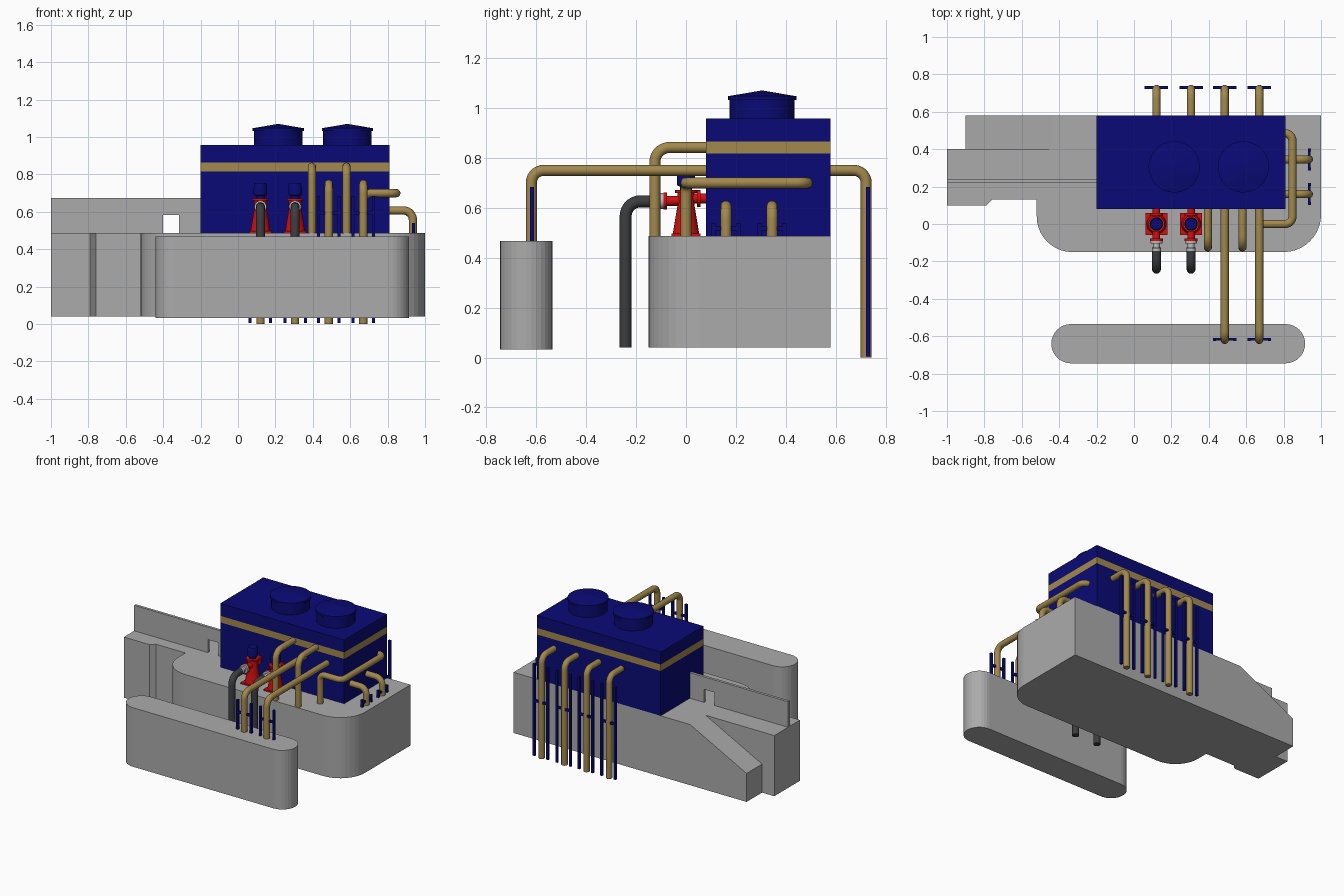
import bpy, bmesh, math
from mathutils import Vector, Matrix

if "Cube" in bpy.data.objects:
    bpy.data.objects.remove(bpy.data.objects["Cube"])


def material(name, rgb):
    m = bpy.data.materials.new(name)
    m.diffuse_color = (*rgb, 1)
    m.use_nodes = True
    m.node_tree.nodes["Principled BSDF"].inputs["Base Color"].default_value = m.diffuse_color
    return m


CONCRETE = material("concrete grey", (0.41, 0.41, 0.41))
BLUE = material("navy blue", (0.003, 0.003, 0.18))
GOLD = material("pipe gold", (0.36, 0.25, 0.075))
RED = material("pump red", (0.65, 0.005, 0.005))
DARK = material("dark pipe", (0.045, 0.047, 0.05))
STEEL = material("light steel", (0.5, 0.5, 0.5))


def finish(bm, name, mat, smooth=False):
    bmesh.ops.recalc_face_normals(bm, faces=bm.faces)
    me = bpy.data.meshes.new(name)
    bm.to_mesh(me)
    bm.free()
    me.materials.append(mat)
    ob = bpy.data.objects.new(name, me)
    bpy.context.collection.objects.link(ob)
    if smooth:
        bpy.ops.object.select_all(action='DESELECT')
        bpy.context.view_layer.objects.active = ob
        ob.select_set(True)
        bpy.ops.object.shade_smooth_by_angle(angle=math.radians(35))
    return ob


def extrude(name, pts, depth, mat):
    """Extrude a closed 3D outline along a vector."""
    bm = bmesh.new()
    f = bm.faces.new([bm.verts.new(p) for p in pts])
    r = bmesh.ops.extrude_face_region(bm, geom=[f], use_keep_orig=True)
    bmesh.ops.translate(bm, vec=depth, verts=[v for v in r['geom'] if isinstance(v, bmesh.types.BMVert)])
    return finish(bm, name, mat)


def box(name, lo, hi, mat):
    pts = [(lo[0], lo[1], lo[2]), (hi[0], lo[1], lo[2]), (hi[0], hi[1], lo[2]), (lo[0], hi[1], lo[2])]
    return extrude(name, pts, (0, 0, hi[2] - lo[2]), mat)


def arc(cx, cy, r, a0, a1, n=10):
    return [(cx + r * math.cos(math.radians(a0 + (a1 - a0) * i / n)),
             cy + r * math.sin(math.radians(a0 + (a1 - a0) * i / n))) for i in range(n + 1)]


def lathe(name, origin, profile, mat, axis='Z', n=24):
    """Revolve (radius, height) points about an axis, with closed ends."""
    bm = bmesh.new()
    rings = [[bm.verts.new((r * math.cos(2 * math.pi * i / n), r * math.sin(2 * math.pi * i / n), h))
              for i in range(n)] for r, h in profile]
    for a, b in zip(rings, rings[1:]):
        for i in range(n):
            bm.faces.new((a[i], a[(i + 1) % n], b[(i + 1) % n], b[i]))
    bm.faces.new(rings[0])
    bm.faces.new(rings[-1])
    rot = Matrix.Rotation(math.radians(-90), 4, 'X') if axis == 'Y' else Matrix()
    bmesh.ops.transform(bm, matrix=Matrix.Translation(origin) @ rot, verts=bm.verts)
    return finish(bm, name, mat, True)


def pipe(name, pts, mat, r=0.022, bend=0.05):
    """Round tube along a path whose corners are filleted."""
    pts = [Vector(p) for p in pts]
    path = [pts[0]]
    for a, b, c in zip(pts, pts[1:], pts[2:]):
        u, v = (a - b).normalized(), (c - b).normalized()
        centre = b + (u + v) * bend
        for i in range(8):
            t = math.pi / 2 * i / 7
            path.append(centre - v * bend * math.cos(t) - u * bend * math.sin(t))
    path.append(pts[-1])
    cu = bpy.data.curves.new(name + "_path", 'CURVE')
    cu.dimensions = '3D'
    cu.bevel_depth = r
    cu.bevel_resolution = 4
    cu.use_fill_caps = True
    sp = cu.splines.new('POLY')
    sp.points.add(len(path) - 1)
    for p, co in zip(sp.points, path):
        p.co = (*co, 1)
    tmp = bpy.data.objects.new(name + "_tmp", cu)
    bpy.context.collection.objects.link(tmp)
    bpy.context.view_layer.update()
    me = bpy.data.meshes.new_from_object(tmp.evaluated_get(bpy.context.evaluated_depsgraph_get()))
    bm = bmesh.new()
    bm.from_mesh(me)
    bmesh.ops.remove_doubles(bm, verts=bm.verts, dist=1e-5)
    bpy.data.objects.remove(tmp)
    bpy.data.meshes.remove(me)
    return finish(bm, name, mat, True)


def support(name, x, y, z0, z1, along='x'):
    """Two slim posts beside a pipe, joined by a crossbar."""
    t = 0.008
    for side, s in (("a", -1), ("b", 1)):
        cx, cy = (x + s * 0.055, y) if along == 'x' else (x, y + s * 0.05)
        box(f"{name}_post_{side}", (cx - t, cy - t, z0), (cx + t, cy + t, z1), BLUE)
    zc = z0 + 0.6 * (z1 - z0)
    dx, dy = (0.055, t * 0.9) if along == 'x' else (t * 0.9, 0.05)
    box(f"{name}_crossbar", (x - dx, y - dy, zc - t), (x + dx, y + dy, zc + t), BLUE)


# Concrete base with rounded front corners and stepped left end
Z0, ZT = 0.04, 0.487
outline = ([(-1, 0.10), (-0.79, 0.10), (-0.76, 0.13), (-0.52, 0.13)]
           + arc(-0.33, 0.04, 0.19, 180, 270) + arc(0.80, 0.05, 0.20, 270, 360)
           + [(1, 0.58), (-0.44, 0.58), (-0.44, 0.40), (-1, 0.40)])
extrude("concrete_base", [(x, y, Z0) for x, y in outline], (0, 0, ZT - Z0), CONCRETE)
# Sloping rear buttress
extrude("sloped_buttress", [(-0.44, 0.40, Z0), (-0.9, 0.40, Z0), (-0.9, 0.40, 0.25), (-0.44, 0.40, ZT)],
        (0, 0.18, 0), CONCRETE)
# Thin parapet wall with doorway
extrude("parapet_wall", [(x, 0.22, z) for x, z in
        [(-1, ZT), (-0.4, ZT), (-0.4, 0.583), (-0.315, 0.583), (-0.315, ZT), (-0.2, ZT), (-0.2, 0.675), (-1, 0.675)]],
        (0, 0.02, 0), CONCRETE)
# Free-standing front pier
pier = arc(-0.337, -0.64, 0.105, 90, 270, 16) + arc(0.81, -0.64, 0.105, 270, 450, 16)
extrude("front_pier", [(x, y, 0.032) for x, y in pier], (0, 0, 0.435), CONCRETE)

# Machine housing with gold stripe cut into its faces
house = box("machine_housing", (-0.2, 0.08, ZT), (0.81, 0.58, 0.957), BLUE)
house.data.materials.append(GOLD)
bm = bmesh.new()
bm.from_mesh(house.data)
for z in (0.817, 0.865):
    bmesh.ops.bisect_plane(bm, geom=bm.verts[:] + bm.edges[:] + bm.faces[:], plane_co=(0, 0, z), plane_no=(0, 0, 1))
for f in bm.faces:
    f.material_index = int(0.817 < f.calc_center_median().z < 0.865)
bm.to_mesh(house.data)
bm.free()

# Roof vents
for i, x in enumerate((0.215, 0.585)):
    lathe(f"roof_vent_{i}", (x, 0.305, 0), [(0.13, 0.95), (0.13, 1.032), (0.137, 1.032), (0.137, 1.047), (0.002, 1.07)],
          BLUE, n=32)

# Rear discharge pipes with supports
for i, x in enumerate((0.12, 0.305, 0.485, 0.67)):
    pipe(f"rear_pipe_{i}", [(x, 0.57, 0.75), (x, 0.722, 0.75), (x, 0.722, 0)], GOLD)
    support(f"rear_support_{i}", x, 0.73, 0.005, 0.684)
# Long pipes over to the front pier, and short drop pipes
for i, x in enumerate((0.485, 0.67)):
    pipe(f"front_long_pipe_{i}", [(x, 0.09, 0.75), (x, -0.62, 0.75), (x, -0.62, 0.46)], GOLD)
    support(f"front_support_{i}", x, -0.617, 0.46, 0.684)
for i, x in enumerate((0.395, 0.58)):
    pipe(f"front_short_pipe_{i}", [(x, 0.09, 0.842), (x, -0.125, 0.842), (x, -0.125, 0.48)], GOLD, bend=0.06)
# Pipe wrapping the right corner
pipe("corner_pipe", [(0.67, 0, 0.48), (0.67, 0, 0.70), (0.847, 0, 0.70), (0.847, 0.485, 0.70), (0.79, 0.485, 0.70)],
     GOLD, bend=0.04)
# Right side pipes
for i, y in enumerate((0.16, 0.345)):
    pipe(f"side_pipe_{i}", [(0.80, y, 0.607), (0.935, y, 0.607), (0.935, y, 0.48)], GOLD)
    support(f"side_support_{i}", 0.937, y, 0.48, 0.54, 'y')

# Pumps: foot plate, tapered body, flanges, motor and suction pipe
for i, x in enumerate((0.12, 0.305)):
    box(f"pump_foot_{i}", (x - 0.058, -0.058, ZT), (x + 0.058, 0.058, 0.497), RED)
    lathe(f"pump_body_{i}", (x, 0, 0), [(0.054, 0.49), (0.034, 0.61), (0.034, 0.66), (0.044, 0.66), (0.044, 0.672)], RED)
    lathe(f"pump_outlet_{i}", (x, 0, 0.638), [(0.02, 0), (0.02, 0.045), (0.034, 0.045), (0.034, 0.058),
                                             (0.02, 0.058), (0.02, 0.085)], RED, 'Y')
    lathe(f"pump_inlet_{i}", (x, 0, 0.628), [(0.034, -0.09), (0.034, -0.077), (0.02, -0.077), (0.02, 0)], RED, 'Y')
    lathe(f"pump_coupling_{i}", (x, 0, 0.628), [(0.024, -0.145), (0.024, -0.13), (0.018, -0.13), (0.018, -0.105),
                                               (0.032, -0.105), (0.032, -0.09)], STEEL, 'Y')
    lathe(f"pump_motor_{i}", (x, 0, 0), [(0.024, 0.67), (0.024, 0.685), (0.036, 0.69), (0.036, 0.735),
                                        (0.03, 0.755)], BLUE)
    pipe(f"suction_pipe_{i}", [(x, -0.125, 0.626), (x, -0.242, 0.626), (x, -0.242, 0.04)], DARK, r=0.024, bend=0.06)
